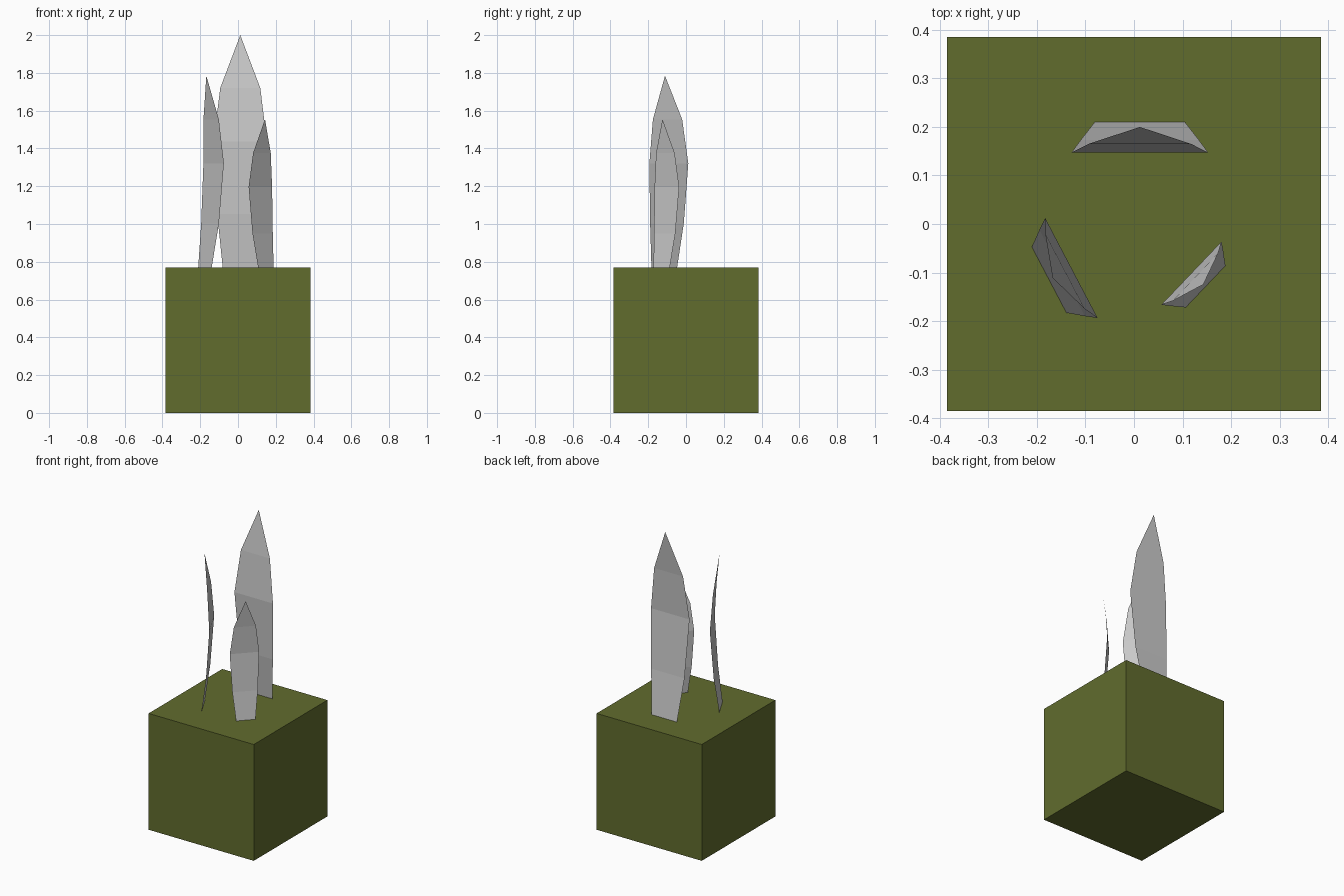
import bpy, bmesh
from math import radians
from mathutils import Matrix

if "Cube" in bpy.data.objects:
    bpy.data.objects.remove(bpy.data.objects["Cube"])

# Square planter block
bpy.ops.mesh.primitive_cube_add(size=0.77, location=(0, 0, 0.385))
planter = bpy.context.object
planter.name = "planter"
mat = bpy.data.materials.new("olive_green")
mat.diffuse_color = (0.12, 0.15, 0.027, 1)
mat.use_nodes = True
mat.node_tree.nodes["Principled BSDF"].inputs["Base Color"].default_value = mat.diffuse_color
planter.data.materials.append(mat)

# Leaf rows: half width, bow offset, height
ROWS = [(0.093, 0.0, 0.0), (0.122, -0.037, 0.283),
        (0.141, -0.063, 0.668), (0.106, -0.045, 0.95)]
TIP = (0, -0.01, 1.23)


def leaf(name, base, turn, scale):
    """Thin bowed leaf made of a strip of flat faces ending in a point."""
    bm = bmesh.new()
    rows = [[bm.verts.new((s * w, y, z)) for s in (-1, 1)] for w, y, z in ROWS]
    for (a, b), (c, d) in zip(rows, rows[1:]):
        bm.faces.new((a, b, d, c))
    bm.faces.new((*rows[-1], bm.verts.new(TIP)))
    bm.transform(Matrix.Translation((*base, 0.77))
                 @ Matrix.Rotation(radians(turn), 4, 'Z')
                 @ Matrix.Scale(scale, 4))
    me = bpy.data.meshes.new(name)
    bm.to_mesh(me)
    bm.free()
    bpy.context.collection.objects.link(bpy.data.objects.new(name, me))


# Three leaves bowing towards the middle
leaf("tall_leaf", (0.012, 0.21), 0, 1.0)
leaf("middle_leaf", (-0.175, -0.115), 117.7, 0.825)
leaf("short_leaf", (0.1475, -0.129), 226.4, 0.638)
